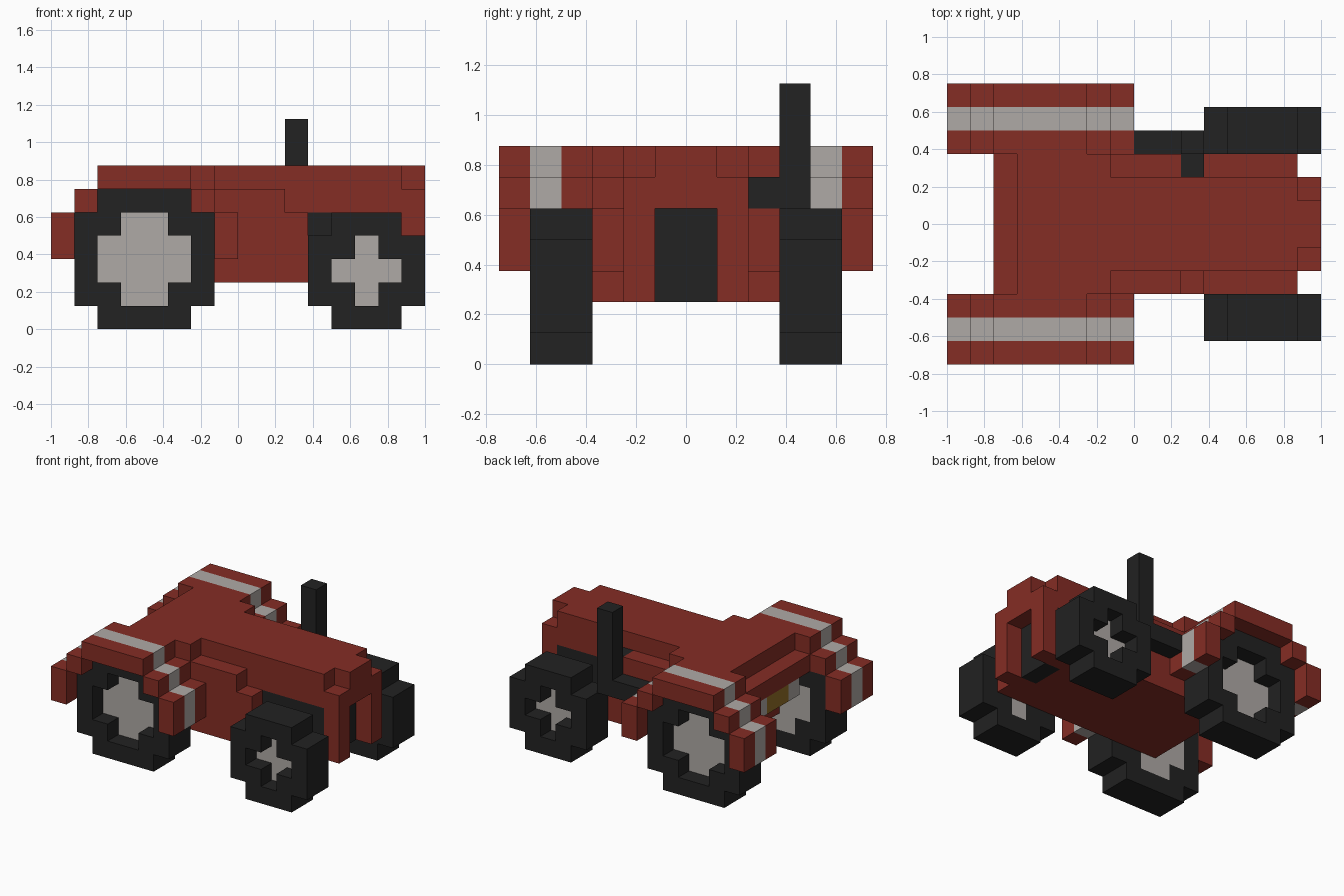
import bpy, bmesh

if "Cube" in bpy.data.objects:
    bpy.data.objects.remove(bpy.data.objects["Cube"])

U = 0.125  # edge of one cube


def material(name, rgb):
    m = bpy.data.materials.new(name)
    m.diffuse_color = (*rgb, 1)
    m.use_nodes = True
    m.node_tree.nodes["Principled BSDF"].inputs["Base Color"].default_value = m.diffuse_color
    return m


RED = material("body red", (0.235, 0.026, 0.018))
BLACK = material("rubber black", (0.016, 0.016, 0.016))
GREY = material("light grey", (0.43, 0.40, 0.38))
GOLD = material("rear lamp gold", (0.30, 0.16, 0.02))


def cells(*boxes):
    """Set of cube cells covered by boxes (x0, x1, y0, y1, z0, z1)."""
    return {(x, y, z) for x0, x1, y0, y1, z0, z1 in boxes
            for x in range(x0, x1) for y in range(y0, y1) for z in range(z0, z1)}


def part(name, solid, mats, mirror=False, rule=None):
    """Skin the outside of a cell set; optionally mirror it across y."""
    bm = bmesh.new()
    for c in solid:
        for axis in range(3):
            for side in (0, 1):
                n = list(c)
                n[axis] += 2 * side - 1
                if tuple(n) in solid:
                    continue
                a, b = (axis + 1) % 3, (axis + 2) % 3
                quad = []
                for i, j in ((0, 0), (1, 0), (1, 1), (0, 1)):
                    p = list(c)
                    p[axis] += side
                    p[a] += i
                    p[b] += j
                    quad.append(bm.verts.new([k * U for k in p]))
                f = bm.faces.new(quad if side else quad[::-1])
                if rule:
                    f.material_index = rule(c)
    bmesh.ops.remove_doubles(bm, verts=bm.verts, dist=1e-4)
    me = bpy.data.meshes.new(name)
    bm.to_mesh(me)
    bm.free()
    for m in mats:
        me.materials.append(m)
    ob = bpy.data.objects.new(name, me)
    bpy.context.collection.objects.link(ob)
    if mirror:
        mod = ob.modifiers.new("mirror", 'MIRROR')
        mod.use_axis = (False, True, False)
        mod.use_mirror_merge = False
    return ob


def wheel(name, x, size):
    """Cut-corner tyre with a plus-shaped hub set into the outer side."""
    e, h = x + size, 3
    disc = cells((x + 1, e - 1, 3, 5, 0, size), (x, e, 3, 5, 1, size - 1))
    hub_hole = cells((x + 2, e - 2, h, 5, 1, size - 1), (x + 1, e - 1, h, 5, 2, size - 2))
    part(name + "_tyre", disc - hub_hole, [BLACK], True)
    part(name + "_hub", {c for c in hub_hole if c[1] == 3}, [GREY], True)


wheel("rear_wheel", -7, 6)
wheel("front_wheel", 3, 5)

# stepped rear fenders with a grey stripe along the middle
fender = cells((-8, -7, 3, 6, 3, 5), (-7, -6, 3, 6, 5, 6), (-6, -2, 3, 6, 6, 7),
               (-2, -1, 3, 6, 5, 6), (-1, 0, 3, 6, 3, 5))
part("fender", fender, [RED, GREY], True, lambda c: int(c[1] == 4))

# engine block, showing in the side gaps and behind the grille opening
engine = cells((3, 7, -2, 2, 3, 5), (6, 7, -1, 1, 2, 5))
part("engine", engine, [BLACK])

# body: chassis, hood, side steps, rear deck and front frame
body = cells((-4, 7, -3, 3, 2, 3),      # chassis
             (-4, 2, -3, 3, 3, 6),      # middle block
             (2, 3, -3, 3, 3, 5),       # lower side step
             (-5, -1, -3, 3, 6, 7),     # rear deck
             (-6, -4, -3, 3, 5, 6),     # deck step
             (-1, 7, -2, 2, 5, 7),      # hood
             (7, 8, -2, 2, 2, 6),       # front frame
             (7, 8, -1, 1, 6, 7))       # nose
body -= cells((7, 8, -1, 1, 2, 5))      # grille opening
# exhaust pipe: side outlet and upright stack, with running board behind it
exhaust = cells((2, 3, 2, 4, 5, 6), (2, 3, 3, 4, 4, 9))
part("body", body - engine - exhaust, [RED])
part("exhaust", exhaust, [BLACK])
part("side_bar", cells((0, 2, 3, 4, 4, 5)), [BLACK])

# rear panel: gold lamp between grey ends
part("rear_panel", cells((-6, -4, -2, 2, 4, 5)), [GREY, GOLD], False,
     lambda c: int(c[1] in (-1, 0)))
